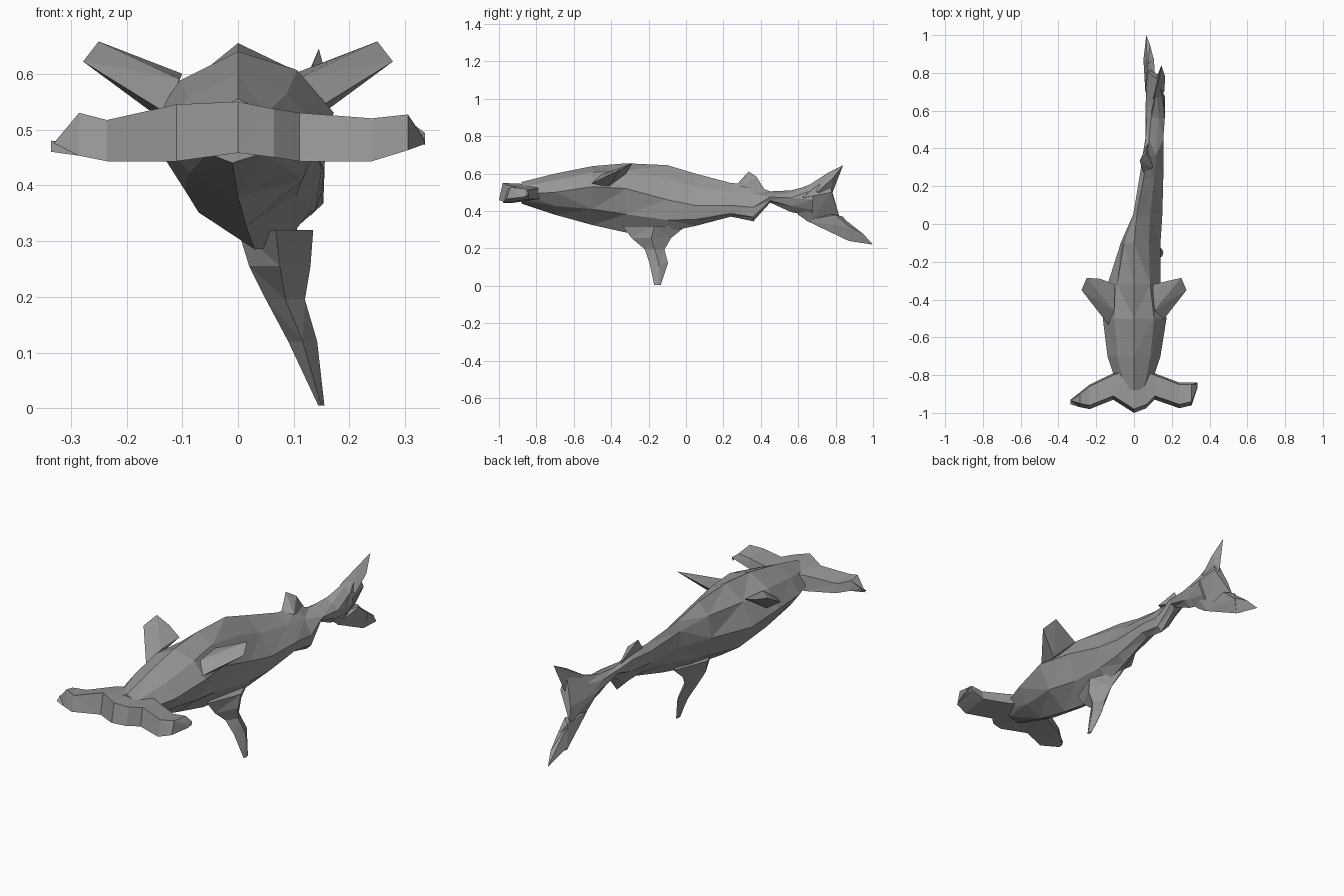
import bpy, bmesh
from mathutils import Vector

cube = bpy.data.objects.get("Cube")
if cube:
    bpy.data.objects.remove(cube, do_unlink=True)

grey = bpy.data.materials.new("slate grey")
grey.use_nodes = True
colour = (0.31, 0.31, 0.31, 1)
grey.diffuse_color = colour
grey.node_tree.nodes["Principled BSDF"].inputs["Base Color"].default_value = colour


def finish(name, bm):
    """Flat-shaded, triangulated object from a bmesh."""
    bmesh.ops.remove_doubles(bm, verts=bm.verts, dist=0.0005)
    bmesh.ops.triangulate(bm, faces=bm.faces)
    bmesh.ops.recalc_face_normals(bm, faces=bm.faces)
    mesh = bpy.data.meshes.new(name)
    bm.to_mesh(mesh)
    bm.free()
    mesh.materials.append(grey)
    obj = bpy.data.objects.new(name, mesh)
    bpy.context.collection.objects.link(obj)
    return obj


def loft(name, rings):
    """Skin a list of equal-length rings and cap both ends."""
    bm = bmesh.new()
    rows = [[bm.verts.new(p) for p in ring] for ring in rings]
    n = len(rows[0])
    for a, b in zip(rows, rows[1:]):
        for i in range(n):
            j = (i + 1) % n
            bm.faces.new((a[i], a[j], b[j], b[i]))
    bm.faces.new(rows[0])
    bm.faces.new(rows[-1])
    return finish(name, bm)


def hull(name, points):
    """Angular solid wrapped around a few corner points."""
    bm = bmesh.new()
    for p in points:
        bm.verts.new(p)
    res = bmesh.ops.convex_hull(bm, input=bm.verts)
    loose = [v for v in bm.verts if not v.link_faces]
    bmesh.ops.delete(bm, geom=loose, context='VERTS')
    return finish(name, bm)


def section(y, *c):
    """Eight-sided ring from top, left, bottom and right (x, z) pairs."""
    pts = [Vector((c[i], y, c[i + 1])) for i in range(0, 8, 2)]
    mid = sum(pts, Vector()) / 4
    ring = []
    for i, p in enumerate(pts):
        half = (p + pts[(i + 1) % 4]) / 2
        ring += [p, mid + (half - mid) * 1.25]
    return ring


# Body: stations along y, twisting and bending towards the tail
stations = [
    (-0.88, 0.00, 0.555, 0.08, 0.49, -0.01, 0.44, -0.08, 0.49),
    (-0.70, 0.00, 0.60, 0.14, 0.50, 0.00, 0.38, -0.14, 0.49),
    (-0.50, 0.00, 0.64, 0.172, 0.53, 0.015, 0.325, -0.165, 0.50),
    (-0.32, 0.00, 0.655, 0.14, 0.52, 0.03, 0.285, -0.14, 0.47),
    (-0.10, 0.00, 0.645, 0.14, 0.46, 0.08, 0.29, -0.07, 0.48),
    (0.05, 0.015, 0.60, 0.15, 0.43, 0.10, 0.32, 0.005, 0.47),
    (0.24, 0.05, 0.55, 0.155, 0.43, 0.12, 0.37, 0.03, 0.46),
    (0.36, 0.07, 0.54, 0.155, 0.42, 0.13, 0.345, 0.045, 0.46),
    (0.45, 0.08, 0.505, 0.155, 0.475, 0.12, 0.445, 0.06, 0.48),
    (0.56, 0.09, 0.51, 0.163, 0.47, 0.12, 0.395, 0.06, 0.455),
    (0.68, 0.12, 0.54, 0.163, 0.46, 0.10, 0.37, 0.068, 0.44),
]
loft("body", [section(*s) for s in stations])

# Hammer head: rings across x (x, front y, back y, bottom z, top z)
hammer = [
    (-0.335, -0.955, -0.94, 0.46, 0.47),
    (-0.285, -0.97, -0.90, 0.453, 0.53),
    (-0.235, -0.98, -0.86, 0.443, 0.517),
    (-0.11, -0.93, -0.80, 0.443, 0.545),
    (0.0, -1.0, -0.76, 0.458, 0.55),
    (0.065, -0.975, -0.78, 0.45, 0.537),
    (0.11, -0.93, -0.80, 0.443, 0.53),
    (0.24, -0.975, -0.85, 0.443, 0.52),
    (0.305, -0.96, -0.85, 0.463, 0.527),
    (0.335, -0.87, -0.85, 0.474, 0.482),
]
loft("hammer_head", [[(x, f, b), (x, f + 0.02, t), (x, k, t - 0.01), (x, k + 0.01, b + 0.02)]
                     for x, f, k, b, t in hammer])

# Pectoral fins
for side, name in ((-1, "right_pectoral_fin"), (1, "left_pectoral_fin")):
    pts = [(0.13, -0.54, 0.53), (0.105, -0.46, 0.59), (0.10, -0.32, 0.60),
           (0.16, -0.41, 0.535), (0.18, -0.29 - 0.04 * (side > 0), 0.63),
           (0.278, -0.35, 0.622), (0.25, -0.285, 0.658)]
    hull(name, [(side * x, y, z) for x, y, z in pts])

# Long fin below the body: (z, front y, back y, left x, right x)
fin = [
    (0.32, -0.34, 0.00, 0.00, 0.135),
    (0.255, -0.29, -0.08, 0.02, 0.13),
    (0.195, -0.22, -0.115, 0.05, 0.12),
    (0.12, -0.195, -0.096, 0.09, 0.142),
    (0.005, -0.17, -0.135, 0.144, 0.155),
]
loft("dorsal_fin", [[((a + b) / 2, f, z), (b, (f + k) / 2, z), ((a + b) / 2, k, z),
                     (a, (f + k) / 2, z)] for z, f, k, a, b in fin])

# Small fin near the tail
hull("anal_fin", [(0.05, 0.27, 0.54), (0.10, 0.30, 0.53), (0.075, 0.43, 0.50),
                  (0.03, 0.335, 0.612), (0.06, 0.375, 0.585), (0.05, 0.32, 0.56)])

# Tail: a core and two swept lobes
hull("tail_core", [(0.09, 0.58, 0.51), (0.06, 0.60, 0.45), (0.11, 0.60, 0.38),
                   (0.163, 0.62, 0.47), (0.13, 0.76, 0.58), (0.15, 0.78, 0.50),
                   (0.08, 0.80, 0.44), (0.07, 0.82, 0.37), (0.10, 0.66, 0.34)])
hull("upper_tail_lobe", [(0.10, 0.66, 0.54), (0.16, 0.70, 0.50), (0.12, 0.78, 0.49),
                         (0.13, 0.76, 0.605), (0.165, 0.78, 0.57), (0.145, 0.84, 0.645)])
hull("lower_tail_lobe", [(0.10, 0.64, 0.35), (0.06, 0.70, 0.38), (0.11, 0.80, 0.38),
                         (0.07, 0.84, 0.37), (0.05, 0.87, 0.26), (0.085, 0.87, 0.24),
                         (0.105, 0.88, 0.31)])
hull("lower_tail_tip", [(0.07, 0.83, 0.37), (0.05, 0.87, 0.27), (0.085, 0.87, 0.24),
                        (0.105, 0.87, 0.32), (0.085, 0.95, 0.275), (0.065, 1.0, 0.22)])
